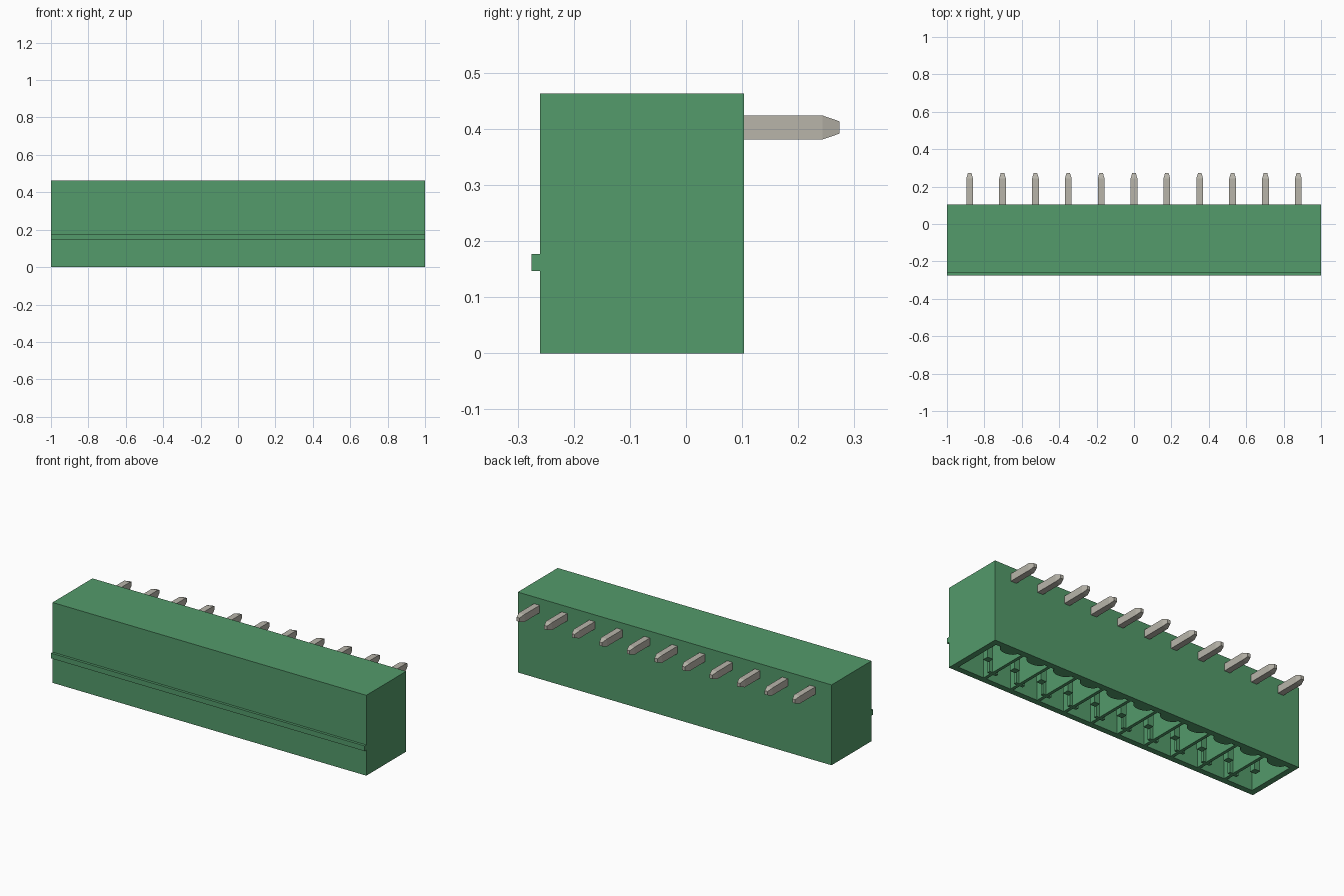
import bpy, bmesh, math
from mathutils import Vector

if "Cube" in bpy.data.objects:
    bpy.data.objects.remove(bpy.data.objects["Cube"], do_unlink=True)


def material(name, rgb):
    m = bpy.data.materials.new(name)
    m.use_nodes = True
    m.diffuse_color = (*rgb, 1)
    node = next(n for n in m.node_tree.nodes if n.type == 'BSDF_PRINCIPLED')
    node.inputs["Base Color"].default_value = (*rgb, 1)
    return m


GREEN = material("housing green", (0.087, 0.325, 0.145))
METAL = material("tin grey", (0.479, 0.462, 0.402))


def finish(name, bm, mat):
    bmesh.ops.recalc_face_normals(bm, faces=bm.faces)
    mesh = bpy.data.meshes.new(name)
    bm.to_mesh(mesh)
    bm.free()
    mesh.materials.append(mat)
    obj = bpy.data.objects.new(name, mesh)
    bpy.context.collection.objects.link(obj)
    return obj


def prism(bm, points, direction):
    """Extrude a closed outline along a direction."""
    face = bm.faces.new([bm.verts.new(p) for p in points])
    res = bmesh.ops.extrude_face_region(bm, geom=[face], use_keep_orig=True)
    verts = [v for v in res["geom"] if isinstance(v, bmesh.types.BMVert)]
    bmesh.ops.translate(bm, verts=verts, vec=Vector(direction))


def box(bm, x, y, z):
    prism(bm, [(x[0], y[0], z[0]), (x[1], y[0], z[0]),
               (x[1], y[1], z[0]), (x[0], y[1], z[0])], (0, 0, z[1] - z[0]))


COUNT, PITCH = 11, 0.1757
FRONT, BACK, RIDGE = -0.26, 0.103, -0.275
TOP, CEILING, WALL = 0.463, 0.33, 0.034
cells = [(i - (COUNT - 1) / 2) * PITCH for i in range(COUNT)]
inner_front, inner_back = FRONT + WALL, BACK - WALL

# Housing: side profile with the latch ridge, hollowed from below
profile = [(FRONT, 0), (BACK, 0), (BACK, TOP), (FRONT, TOP),
           (FRONT, 0.177), (RIDGE, 0.177), (RIDGE, 0.147), (FRONT, 0.147)]
bm = bmesh.new()
prism(bm, [(-1, y, z) for y, z in profile], (2, 0, 0))
bmesh.ops.recalc_face_normals(bm, faces=bm.faces)
base = [f for f in bm.faces if f.calc_center_median().z < 0.001]
bmesh.ops.inset_region(bm, faces=base, thickness=WALL, use_even_offset=True)
roof = bmesh.ops.extrude_discrete_faces(bm, faces=base)["faces"]
bmesh.ops.translate(bm, verts=roof[0].verts, vec=(0, 0, CEILING))
finish("housing", bm, GREEN)

# Dividers between the contact cells, each a plate with a short cross arm
bm = bmesh.new()
for a, b in zip(cells, cells[1:]):
    x = (a + b) / 2
    t, arm, y = 0.009, 0.028, -0.165
    outline = [(-t, inner_front), (t, inner_front), (t, y - t), (arm, y - t),
               (arm, y + t), (t, y + t), (t, inner_back), (-t, inner_back),
               (-t, y + t), (-arm, y + t), (-arm, y - t), (-t, y - t)]
    prism(bm, [(x + u, v, 0) for u, v in outline], (0, 0, CEILING))
finish("cell_dividers", bm, GREEN)

# Rounded guides on the inside of the back wall
bm = bmesh.new()
for x in cells:
    arc = [(x + 0.055 * math.cos(k * math.pi / 10),
            inner_back - 0.036 * math.sin(k * math.pi / 10), 0) for k in range(11)]
    prism(bm, arc, (0, 0, CEILING))
guides = finish("rounded_guides", bm, GREEN)

# Contact posts inside the cells
bm = bmesh.new()
for x in cells:
    box(bm, (x - 0.018, x + 0.018), (-0.115, -0.079), (0.02, CEILING))
finish("contact_posts", bm, GREEN)

# Solder pins with tapered tips
for i, x in enumerate(cells):
    bm = bmesh.new()
    box(bm, (x - 0.018, x + 0.018), (BACK, 0.243), (0.381, 0.424))
    bmesh.ops.recalc_face_normals(bm, faces=bm.faces)
    end = max(bm.faces, key=lambda f: f.calc_center_median().y)
    tip = bmesh.ops.extrude_discrete_faces(bm, faces=[end])["faces"][0]
    for v in tip.verts:
        v.co.x = x + (v.co.x - x) * 0.5
        v.co.z = 0.4025 + (v.co.z - 0.4025) * 0.5
        v.co.y = 0.274
    finish(f"solder_pin_{i + 1}", bm, METAL)
